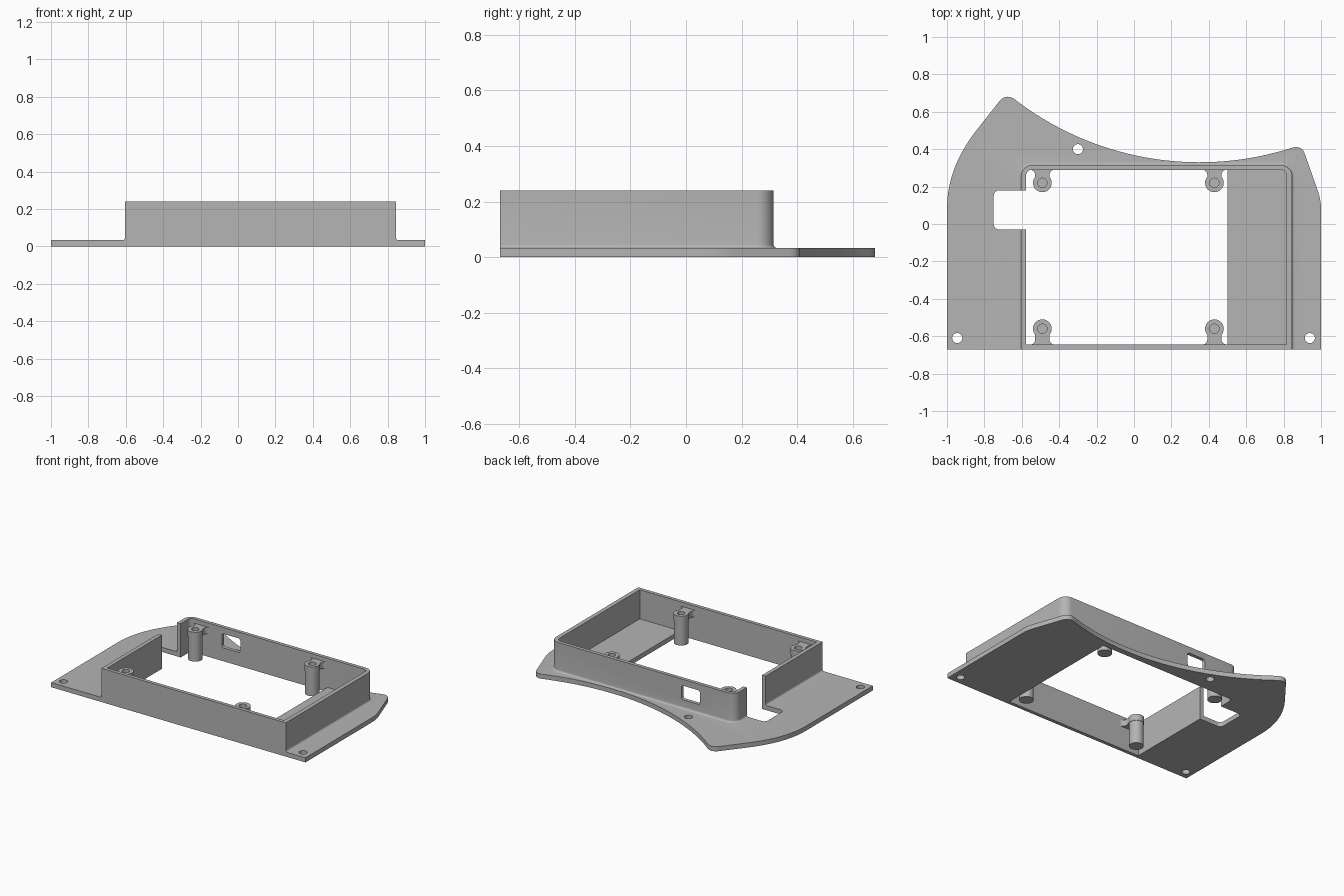
import bpy, bmesh
from math import sin, cos, pi, sqrt
from mathutils import Matrix, Vector

if "Cube" in bpy.data.objects:
    bpy.data.objects.remove(bpy.data.objects["Cube"], do_unlink=True)

GREY = bpy.data.materials.new("plain grey")
GREY.use_nodes = True
GREY.diffuse_color = (0.46, 0.46, 0.46, 1)
GREY.node_tree.nodes["Principled BSDF"].inputs["Base Color"].default_value = GREY.diffuse_color

PLATE = 0.033                     # plate thickness
TOP = 0.24                        # wall height
LEFT, RIGHT, FRONT, BACK = -0.605, 0.845, -0.67, 0.315
IN_L, IN_R, IN_F, IN_B = -0.577, 0.815, -0.645, 0.29


def arc(cx, cy, r, a0, a1, n=8):
    """Points on an arc, angles in quarter turns."""
    angles = [(a0 + (a1 - a0) * i / n) * pi / 2 for i in range(n + 1)]
    return [(cx + r * cos(a), cy + r * sin(a)) for a in angles]


def bend(a, c, b, n=8):
    """Quadratic curve from a to b pulled towards c."""
    a, b, c = Vector(a), Vector(b), Vector(c)
    ts = [i / n for i in range(n + 1)]
    return [tuple(a * (1 - t) ** 2 + c * 2 * t * (1 - t) + b * t * t) for t in ts]


def rounded(x0, y0, x1, y1, radii):
    """Rectangle with radii for front-left, front-right, back-right, back-left."""
    corners = [(x0, y0, 1, 1), (x1, y0, -1, 1), (x1, y1, -1, -1), (x0, y1, 1, -1)]
    pts = []
    for k, ((x, y, sx, sy), r) in enumerate(zip(corners, radii)):
        pts += arc(x + sx * r, y + sy * r, r, k + 2, k + 3) if r else [(x, y)]
    return pts


def loft(name, rings):
    """Closed solid through rings of (points, z)."""
    bm = bmesh.new()
    loops = [[bm.verts.new((x, y, z)) for x, y in pts] for pts, z in rings]
    n = len(loops[0])
    bm.faces.new(loops[0][::-1])
    bm.faces.new(loops[-1])
    for lo, hi in zip(loops, loops[1:]):
        for i in range(n):
            j = (i + 1) % n
            bm.faces.new((lo[i], lo[j], hi[j], hi[i]))
    bmesh.ops.recalc_face_normals(bm, faces=bm.faces)
    mesh = bpy.data.meshes.new(name)
    bm.to_mesh(mesh)
    bm.free()
    mesh.materials.append(GREY)
    obj = bpy.data.objects.new(name, mesh)
    bpy.context.collection.objects.link(obj)
    return obj


def prism(name, pts, z0, z1):
    return loft(name, [(pts, z0), (pts, z1)])


def cylinder(name, x, y, r, z0, z1):
    return prism(name, arc(x, y, r, 0, 4, 32)[:-1], z0, z1)


def combine(obj, other, operation):
    """Apply a boolean and remove the helper."""
    mod = obj.modifiers.new("join", "BOOLEAN")
    mod.operation, mod.solver, mod.object = operation, "EXACT", other
    bpy.context.view_layer.objects.active = obj
    bpy.ops.object.modifier_apply(modifier=mod.name)
    bpy.data.objects.remove(other, do_unlink=True)


# Base plate with its sweeping back edge
R = 1.618
sweep = [0.85 - 1.474 * i / 32 for i in range(33)]
outline = [(-1, FRONT), (1, FRONT)]
outline += bend((1, 0.08), (1, 0.13), (0.98, 0.185))
outline += bend((0.915, 0.37), (0.9, 0.42), (0.85, 0.409))
outline += [(x, 0.33 + R - sqrt(R * R - (x - 0.35) ** 2)) for x in sweep[1:-1]]
outline += bend((-0.624, 0.656), (-0.68, 0.705), (-0.72, 0.656))
outline += bend((-0.843, 0.5), (-1, 0.3), (-1, 0.08), 16)
body = prism("base_plate_and_walls", outline, 0, PLATE)

# Raised block with a small fillet at its foot
FILLET = 0.013
steps = [(0.01, FILLET)]
for i in range(6):
    t = i / 5 * pi / 2
    steps.append((PLATE + FILLET * (1 - cos(t)), FILLET * (1 - sin(t))))
steps.append((TOP, 0))
block = loft("block", [(rounded(LEFT - o, FRONT, RIGHT + o, BACK + o,
                                (0, 0, 0.06 + o, 0.06 + o)), z) for z, o in steps])
combine(body, block, "UNION")

# Hollow interior, floor opening, side notch and back window
cutters = [
    prism("pocket", rounded(IN_L, IN_F, IN_R, IN_B, (0, 0, 0.03, 0.03)), PLATE, 0.4),
    prism("opening", rounded(IN_L, IN_F, 0.5, IN_B, (0, 0, 0, 0.03)), -0.1, 0.3),
    prism("notch", rounded(-0.75, -0.03, -0.5, 0.18, (0.03, 0, 0, 0.03)), -0.2, 0.5),
]
window = prism("window", rounded(-0.33, 0.095, -0.185, 0.195, [0.015] * 4), -0.5, -0.2)
window.data.transform(Matrix.Rotation(pi / 2, 4, "X"))
cutters.append(window)

# Screw holes in the plate
for x, y in [(-0.945, -0.61), (0.94, -0.61), (-0.3, 0.4)]:
    cutters.append(cylinder("screw_hole", x, y, 0.027, -0.1, 0.1))
for cutter in cutters:
    combine(body, cutter, "DIFFERENCE")

# Four mounting posts, each held to the wall by a flared arm
POST_TOP = 0.21
ARM_Z = 0.165
parts = [body]
for side, x in (("right", -0.49), ("left", 0.43)):
    for end, y, wall, d in (("back", 0.22, IN_B, 1), ("front", -0.56, IN_F, -1)):
        reach = abs(wall - y)
        neck, flare = 0.038, 0.028
        half = [(neck, 0)] + arc(neck + flare, reach - flare, flare, 2, 1)
        half.append((neck + flare, reach + 0.008))
        profile = half + [(-u, v) for u, v in reversed(half)]
        post = cylinder(f"{end}_{side}_post", x, y, 0.047, 0, POST_TOP - 0.01)
        combine(post, cylinder("collar", x, y, 0.05, ARM_Z, POST_TOP), "UNION")
        arm = prism("arm", [(x + u, y + d * v) for u, v in profile], ARM_Z, POST_TOP)
        combine(post, arm, "UNION")
        combine(post, cylinder("bore", x, y, 0.025, 0.08, 0.3), "DIFFERENCE")
        parts.append(post)

# Smooth the curved sides, keep the edges crisp
bpy.ops.object.select_all(action="DESELECT")
for obj in parts:
    obj.select_set(True)
bpy.context.view_layer.objects.active = body
bpy.ops.object.shade_smooth_by_angle(angle=pi / 6)
